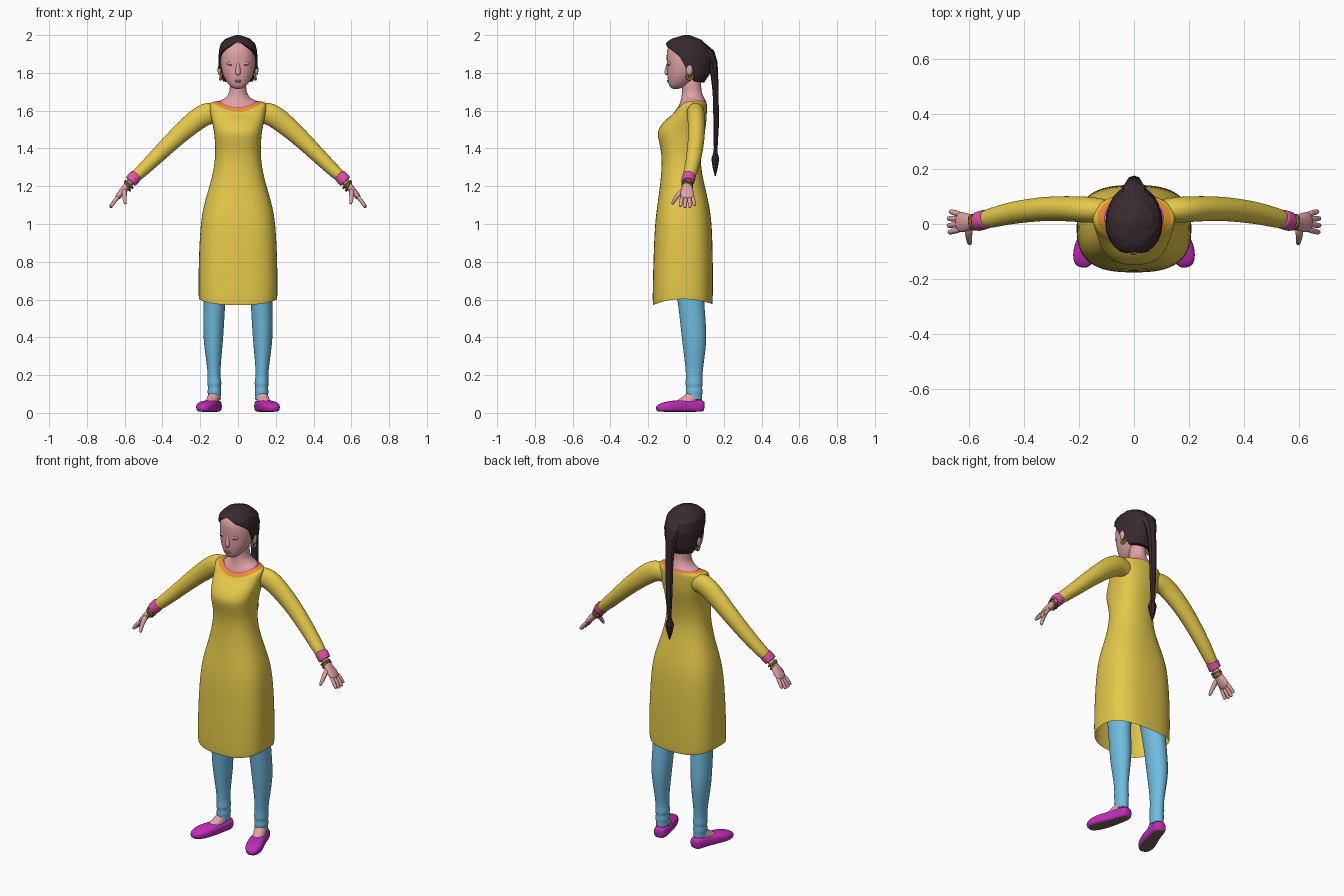
import bpy, bmesh, math
from mathutils import Vector, Matrix


def mat(name, *rgb):
    m = bpy.data.materials.new(name)
    m.diffuse_color = (*rgb, 1)
    return m


YELLOW = mat("yellow cloth", .78, .58, .068)
ORANGE = mat("orange trim", .80, .29, .02)
SKIN = mat("skin", .75, .36, .37)
HAIR = mat("dark hair", .04, .023, .03)
BLUE = mat("blue leggings", .16, .50, .74)
MAGENTA = mat("magenta shoe", .54, .026, .50)
PINK = mat("pink cuff", .75, .08, .38)
GOLD = mat("old gold", .24, .17, .025)
SOLE = mat("brown sole", .19, .12, .12)
LIPS = mat("lips", .60, .24, .25)


def finish(name, bm, mats, mirror=False, subd=2, smooth=True):
    bmesh.ops.recalc_face_normals(bm, faces=bm.faces)
    for f in bm.faces:
        f.smooth = smooth
    me = bpy.data.meshes.new(name)
    bm.to_mesh(me)
    bm.free()
    for m in mats:
        me.materials.append(m)
    ob = bpy.data.objects.new(name, me)
    bpy.context.collection.objects.link(ob)
    if mirror:
        mod = ob.modifiers.new("mirror", 'MIRROR')
        mod.use_mirror_merge = False
    if subd:
        ob.modifiers.new("subdivision", 'SUBSURF').levels = subd
    return ob


def skin_rings(name, rings, mats, rule=None, caps=(True, True), floor=None, **kw):
    """Bridge rings of points; rule(ring index, face) picks the colour."""
    bm = bmesh.new()
    vs = [[bm.verts.new(p) for p in r] for r in rings]
    n = len(vs[0])
    made = []
    for i in range(len(vs) - 1):
        for j in range(n):
            k = (j + 1) % n
            made.append((i, bm.faces.new((vs[i][j], vs[i][k], vs[i + 1][k], vs[i + 1][j]))))
    if caps[0]:
        bm.faces.new(vs[0][::-1])
    if caps[1]:
        bm.faces.new(vs[-1])
    if floor is not None:
        for v in bm.verts:
            v.co.z = max(v.co.z, floor)
    if rule:
        bmesh.ops.recalc_face_normals(bm, faces=bm.faces)
        bm.normal_update()
        for i, f in made:
            f.material_index = rule(i, f)
    return finish(name, bm, mats, **kw)


def unit(j, n, e=2.0):
    a = 2 * math.pi * j / n
    c, s = math.cos(a), math.sin(a)
    return math.copysign(abs(c) ** (2 / e), c), math.copysign(abs(s) ** (2 / e), s)


def stack(name, rows, mats, n=32, **kw):
    """Horizontal sections: half width, front y, back y, exponent, z front/side/back."""
    rings = []
    for hw, yf, yb, e, zf, zs, zb in rows:
        ring = []
        for j in range(n):
            c, s = unit(j, n, e)
            z = zs + ((zf if s < 0 else zb) - zs) * s * s
            ring.append((hw * c, (yf + yb) / 2 + s * (yb - yf) / 2, z))
        rings.append(ring)
    return skin_rings(name, rings, mats, **kw)


def tube(name, pts, mats, ref=(0, 1, 0), n=16, e=2.0, **kw):
    """Sweep along points (x, y, z, radius along ref, other radius)."""
    P = [Vector(p[:3]) for p in pts]
    rings = []
    for i, p in enumerate(pts):
        t = (P[min(i + 1, len(P) - 1)] - P[max(i - 1, 0)]).normalized()
        u = Vector(ref)
        u = (u - t * u.dot(t)).normalized()
        v = t.cross(u)
        ru, rv = p[3], p[-1]
        rings.append([P[i] + u * ru * c + v * rv * s for c, s in (unit(j, n, e) for j in range(n))])
    return skin_rings(name, rings, mats, **kw)


def ball(name, loc, size, m, mirror=True):
    bm = bmesh.new()
    bmesh.ops.create_uvsphere(bm, u_segments=20, v_segments=12, radius=1,
                              matrix=Matrix.Translation(loc) @ Matrix.Diagonal((*size, 1)))
    return finish(name, bm, [m], mirror, 0)


def hoop(name, loc, axis, R, r, m):
    w = Vector(axis).normalized()
    u = w.orthogonal().normalized()
    v = w.cross(u)
    rings = []
    for i in range(25):
        a = 2 * math.pi * i / 24
        d = u * math.cos(a) + v * math.sin(a)
        rings.append([Vector(loc) + d * (R + r * c) + w * r * s for c, s in (unit(j, 8) for j in range(8))])
    return skin_rings(name, rings, [m], caps=(False, False), mirror=True, subd=0)


def lerp_table(x, tab):
    for a, b in zip(tab, tab[1:]):
        if x <= b[0]:
            k = max(0, (x - a[0]) / (b[0] - a[0]))
            return [p + (q - p) * k for p, q in zip(a[1:], b[1:])]
    return list(tab[-1][1:])


# Long dress, open at the hem, with orange neckline and a thin pink edge
stack("dress", [
    (.207, -.175, .140, 2.7, .571, .603, .576), (.209, -.177, .142, 2.7, .581, .611, .586),
    (.210, -.177, .143, 2.7, .66, .67, .66), (.209, -.173, .143, 2.7, .80, .80, .80),
    (.200, -.166, .138, 2.6, 1.0, 1.0, 1.0), (.182, -.152, .124, 2.5, 1.1, 1.1, 1.1),
    (.151, -.138, .100, 2.3, 1.2, 1.2, 1.2), (.126, -.128, .078, 2.3, 1.3, 1.3, 1.3),
    (.120, -.130, .080, 2.3, 1.38, 1.38, 1.38), (.123, -.147, .091, 2.5, 1.45, 1.45, 1.45),
    (.128, -.153, .101, 2.5, 1.493, 1.493, 1.493), (.138, -.122, .109, 2.4, 1.54, 1.54, 1.54),
    (.150, -.082, .111, 2.2, 1.572, 1.60, 1.60), (.152, -.070, .111, 2.1, 1.582, 1.638, 1.63),
    (.138, -.063, .110, 2, 1.592, 1.647, 1.642), (.106, -.045, .105, 2, 1.616, 1.651, 1.654),
    (.102, -.043, .103, 2, 1.619, 1.652, 1.657)],
    [YELLOW, ORANGE, PINK], rule=lambda i, f: {14: 1, 15: 2}.get(i, 0), caps=(False, False))

# Neck and head
stack("neck", [
    (.108, -.046, .104, 2, 1.60, 1.635, 1.64), (.100, -.042, .102, 2, 1.618, 1.653, 1.658),
    (.070, -.028, .095, 2, 1.65, 1.662, 1.67), (.047, -.021, .084, 2, 1.69, 1.69, 1.695),
    (.043, -.020, .080, 2, 1.72, 1.72, 1.72), (.043, -.020, .080, 2, 1.80, 1.80, 1.80)], [SKIN])
stack("head", [(hw, yf, yb, 2.2, z, z, z) for z, hw, yf, yb in [
    (1.714, .020, -.075, -.035), (1.731, .045, -.091, 0), (1.76, .066, -.096, .04),
    (1.79, .081, -.100, .07), (1.83, .091, -.101, .09), (1.87, .094, -.103, .10),
    (1.92, .090, -.103, .10), (1.955, .070, -.085, .08), (1.975, .030, -.04, .04)]], [SKIN])
tube("nose", [(0, -.090, 1.862, .008), (0, -.098, 1.83, .011), (0, -.105, 1.803, .015, .011),
              (0, -.099, 1.789, .012)], [SKIN], ref=(1, 0, 0))
ball("upper_lip", (0, -.092, 1.759), (.020, .009, .004), LIPS, False)
ball("lower_lip", (0, -.091, 1.753), (.016, .009, .005), LIPS, False)
ball("eyelid", (.038, -.086, 1.846), (.019, .011, .009), MAGENTA)
ball("eye_bulge", (.038, -.086, 1.850), (.022, .0112, .010), SKIN)
tube("eyelashes", [(.018, -.095, 1.842, .001), (.038, -.097, 1.838, .0018), (.058, -.090, 1.842, .001)],
     [HAIR], ref=(0, 0, 1), n=6, subd=1, mirror=True)
ball("ear", (.098, .018, 1.815), (.010, .018, .028), SKIN)
hoop("earring", (.090, .020, 1.780), (1, 0, .2), .015, .007, GOLD)

# Faceted hair cap, its edge follows a parted hairline
SHAPE = [(1.74, .085, -.09, .09), (1.79, .100, -.10, .125), (1.85, .104, -.108, .137), (1.90, .103, -.113, .142),
         (1.95, .096, -.116, .117), (1.98, .068, -.080, .075), (2.0, .012, -.012, .02)]
LINE = [(-1, 1.962), (-.9, 1.94), (-.5, 1.905), (-.2, 1.875), (-.06, 1.83), (.2, 1.80), (.5, 1.755), (1, 1.75)]
N = 24
rings = []
for t in (0, .1, .25, .45, .65, .83, 1, 1.01):
    ring = []
    for j in range(N):
        c, s = unit(j, N, 2.1)
        z = 2.0 + (lerp_table(s, LINE)[0] - 2.0) * min(t, 1)
        hw, yf, yb = lerp_table(z, SHAPE)
        k = .82 if t > 1 else 1
        ring.append((hw * c * k, s * (yb if s > 0 else -yf) * k, z))
    rings.append(ring)
skin_rings("hair", rings, [HAIR], caps=(True, False), subd=0, smooth=False)
tube("braid", [
    (0, .08, 1.935, .060, .03), (0, .118, 1.895, .052, .038), (0, .140, 1.85, .036, .028),
    (0, .150, 1.79, .028, .02), (0, .157, 1.70, .025, .016), (0, .160, 1.52, .021, .014),
    (0, .157, 1.40, .012, .010), (0, .156, 1.375, .013, .012), (0, .155, 1.345, .027, .021),
    (0, .155, 1.30, .018, .014), (0, .155, 1.255, .003, .003)],
    [HAIR], ref=(1, 0, 0), n=8, subd=0, smooth=False)

# Sleeves, cuffs and bracelets
tube("sleeve", [
    (.06, .050, 1.575, .030, .040), (.12, .050, 1.588, .044, .056), (.16, .051, 1.586, .048, .060),
    (.20, .054, 1.566, .047, .059), (.25, .056, 1.527, .046, .055), (.33, .056, 1.457, .044, .048),
    (.44, .042, 1.348, .041, .040), (.50, .027, 1.290, .037, .035), (.562, .011, 1.232, .034, .031)],
    [YELLOW], n=24, mirror=True)
tube("cuff", [(.538, .018, 1.258, .035, .034), (.540, .017, 1.256, .036, .035),
              (.568, .009, 1.226, .036, .035), (.570, .009, 1.224, .034, .033)],
     [PINK], n=24, mirror=True)
for i in range(2):
    hoop("bracelet", (.577 + .009 * i, .006, 1.209 - .010 * i), (.7, -.15, -.72 + .3 * i), .026, .005, GOLD)

# Hands
tube("palm", [(.55, .012, 1.244, .022), (.585, .006, 1.205, .024, .020), (.602, .005, 1.183, .033, .019),
              (.625, .007, 1.156, .038, .018), (.646, .008, 1.132, .036, .013)], [SKIN], mirror=True)
for y0, y1, d in ((-.020, -.030, .95), (0, -.006, 1.03), (.018, .020, 1.02), (.035, .045, .86)):
    tube("finger", [(.630, y0, 1.150, .011), (.63 + .024 * d, (y0 + y1) / 2, 1.15 - .03 * d, .011),
                    (.63 + .042 * d, y1, 1.15 - .055 * d, .010), (.63 + .046 * d, y1, 1.15 - .063 * d, .007)],
         [SKIN], n=10, subd=1, mirror=True)
tube("thumb", [(.600, -.008, 1.185, .016), (.602, -.040, 1.158, .014), (.600, -.060, 1.130, .011),
               (.596, -.075, 1.102, .008)], [SKIN], ref=(1, 0, 0), n=10, subd=1, mirror=True)

# Leggings with gathered ankles
tube("legging", [
    (.100, .000, .95, .085, .095), (.118, .015, .72, .065, .078), (.125, .027, .58, .057, .069),
    (.130, .041, .44, .055, .068), (.131, .045, .36, .050, .063), (.128, .044, .25, .036, .048),
    (.126, .043, .18, .033, .042), (.125, .043, .155, .040, .048), (.125, .043, .137, .032, .041),
    (.125, .043, .115, .038, .046), (.125, .043, .092, .033, .042), (.125, .043, .072, .035, .043),
    (.125, .043, .068, .033, .041)], [BLUE], ref=(1, 0, 0), n=24, mirror=True)

# Feet and slippers turned outwards, flat soles by face direction
tube("foot", [(.124, .045, .11, .027, .034), (.128, .036, .078, .034, .044), (.140, -.005, .054, .034, .031),
              (.155, -.055, .040, .030, .024)], [SKIN], ref=(1, 0, 0), mirror=True)
tube("slipper", [
    (.116, .098, .034, .020, .024), (.118, .083, .036, .037, .035), (.128, .035, .035, .039, .034),
    (.150, -.040, .034, .046, .034), (.175, -.098, .031, .049, .031), (.189, -.138, .026, .036, .023),
    (.194, -.157, .020, .018, .013)], [MAGENTA, SOLE], ref=(1, 0, 0), n=24, e=2.8, mirror=True,
    floor=.006, rule=lambda i, f: int(f.normal.z < -.85))
